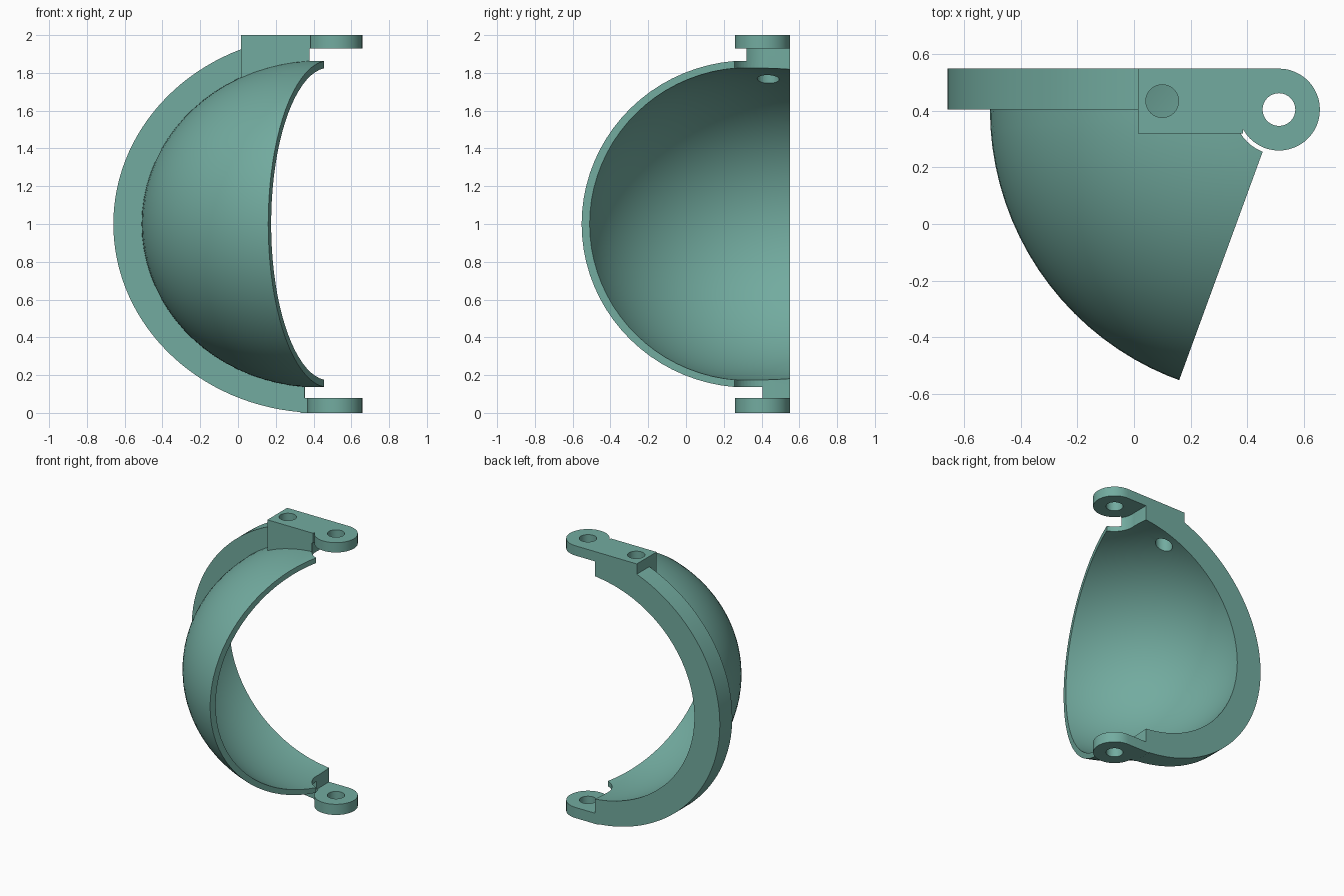
import bpy, bmesh
from math import sin, cos, pi

if "Cube" in bpy.data.objects:
    bpy.data.objects.remove(bpy.data.objects["Cube"])

HX, HY = 0.51, 0.405      # shell centre axis
LX = 0.513                # hinge pin axis
BACK = 0.55               # flat back plane


def new_obj(name, bm):
    bmesh.ops.recalc_face_normals(bm, faces=bm.faces)
    me = bpy.data.meshes.new(name)
    bm.to_mesh(me)
    bm.free()
    ob = bpy.data.objects.new(name, me)
    bpy.context.collection.objects.link(ob)
    return ob


def prism(name, pts, depth):
    """Extrude a closed loop of 3D points along a vector."""
    bm = bmesh.new()
    f = bm.faces.new([bm.verts.new(p) for p in pts])
    r = bmesh.ops.extrude_face_region(bm, geom=[f])
    bmesh.ops.translate(bm, vec=depth, verts=[v for v in r["geom"] if isinstance(v, bmesh.types.BMVert)])
    return new_obj(name, bm)


def box(name, x0, x1, y0, y1, z0, z1):
    return prism(name, [(x0, y0, z0), (x1, y0, z0), (x1, y1, z0), (x0, y1, z0)], (0, 0, z1 - z0))


def cyl(name, x, y, r, z0, z1, n=48):
    return prism(name, [(x + r * cos(2 * pi * i / n), y + r * sin(2 * pi * i / n), z0) for i in range(n)],
                 (0, 0, z1 - z0))


def dome(name, r, h, flat=0.08, n=40, seg=96):
    """Solid revolved about the hinge axis, slightly flattened at the poles."""
    bm = bmesh.new()
    pts = [(0, h)] + [(flat + (r - flat) * sin(pi * i / n), h * cos(pi * i / n)) for i in range(n + 1)] + [(0, -h)]
    vs = [bm.verts.new((HX + a, HY, 1 + z)) for a, z in pts]
    es = [bm.edges.new(p) for p in zip(vs, vs[1:])]
    bmesh.ops.spin(bm, geom=vs + es, cent=(HX, HY, 1), axis=(0, 0, 1), angle=2 * pi, steps=seg)
    bmesh.ops.remove_doubles(bm, verts=bm.verts, dist=1e-5)
    return new_obj(name, bm)


def boolean(ob, other, op):
    m = ob.modifiers.new("bool", "BOOLEAN")
    m.object, m.operation, m.solver = other, op, "EXACT"
    bpy.context.view_layer.objects.active = ob
    bpy.ops.object.modifier_apply(modifier=m.name)
    bpy.data.objects.remove(other)


# Curved shell, limited by the back plane and the slanted plane through the hinge
shell = dome("hinged_shell", 1.02, 0.866)
boolean(shell, prism("wedge", [(0.563, BACK, -1), (0.0, -0.99, -1), (-1, -0.99, -1), (-1, BACK, -1)],
                     (0, 0, 4)), "INTERSECT")

# Rim flange: half ellipse plate along the back
n = 64
rim = [(0.43 - 1.09 * sin(pi * i / n), HY, 1 + cos(pi * i / n)) for i in range(n + 1)]
boolean(shell, prism("rim_flange", rim, (0, BACK - HY, 0)), "UNION")

# Top mounting block
boolean(shell, box("top_block", 0.015, 0.385, 0.32, BACK, 1.6, 2.0), "UNION")

# Hollow interior and clearance around the hinge barrels
boolean(shell, dome("cavity", 0.975, 0.828), "DIFFERENCE")
boolean(shell, cyl("clearance", LX, HY, 0.16, 0.078, 1.928), "DIFFERENCE")
boolean(shell, box("clearance_box", 0.355, 0.8, HY, 0.7, 0.078, 1.928), "DIFFERENCE")

# Hinge lugs, top and bottom
for z0, z1, x0 in ((0.0, 0.078, 0.33), (1.928, 2.0, 0.3)):
    boolean(shell, box("lug_arm", x0, LX, HY, BACK, z0, z1), "UNION")
    boolean(shell, cyl("lug", LX, HY, BACK - HY, z0, z1), "UNION")

# Pin holes and the hole through the block
boolean(shell, cyl("pin_hole", LX, HY, 0.058, -0.5, 2.5, 32), "DIFFERENCE")
boolean(shell, cyl("block_hole", 0.1, 0.435, 0.058, 1.2, 2.5, 32), "DIFFERENCE")

# Muted green finish
mat = bpy.data.materials.new("muted_green")
mat.diffuse_color = (0.17, 0.41, 0.35, 1)
mat.use_nodes = True
mat.node_tree.nodes["Principled BSDF"].inputs["Base Color"].default_value = mat.diffuse_color
shell.data.materials.clear()
shell.data.materials.append(mat)
for p in shell.data.polygons:
    p.material_index = 0

bpy.ops.object.select_all(action="DESELECT")
shell.select_set(True)
bpy.context.view_layer.objects.active = shell
bpy.ops.object.shade_smooth_by_angle(angle=0.5)
